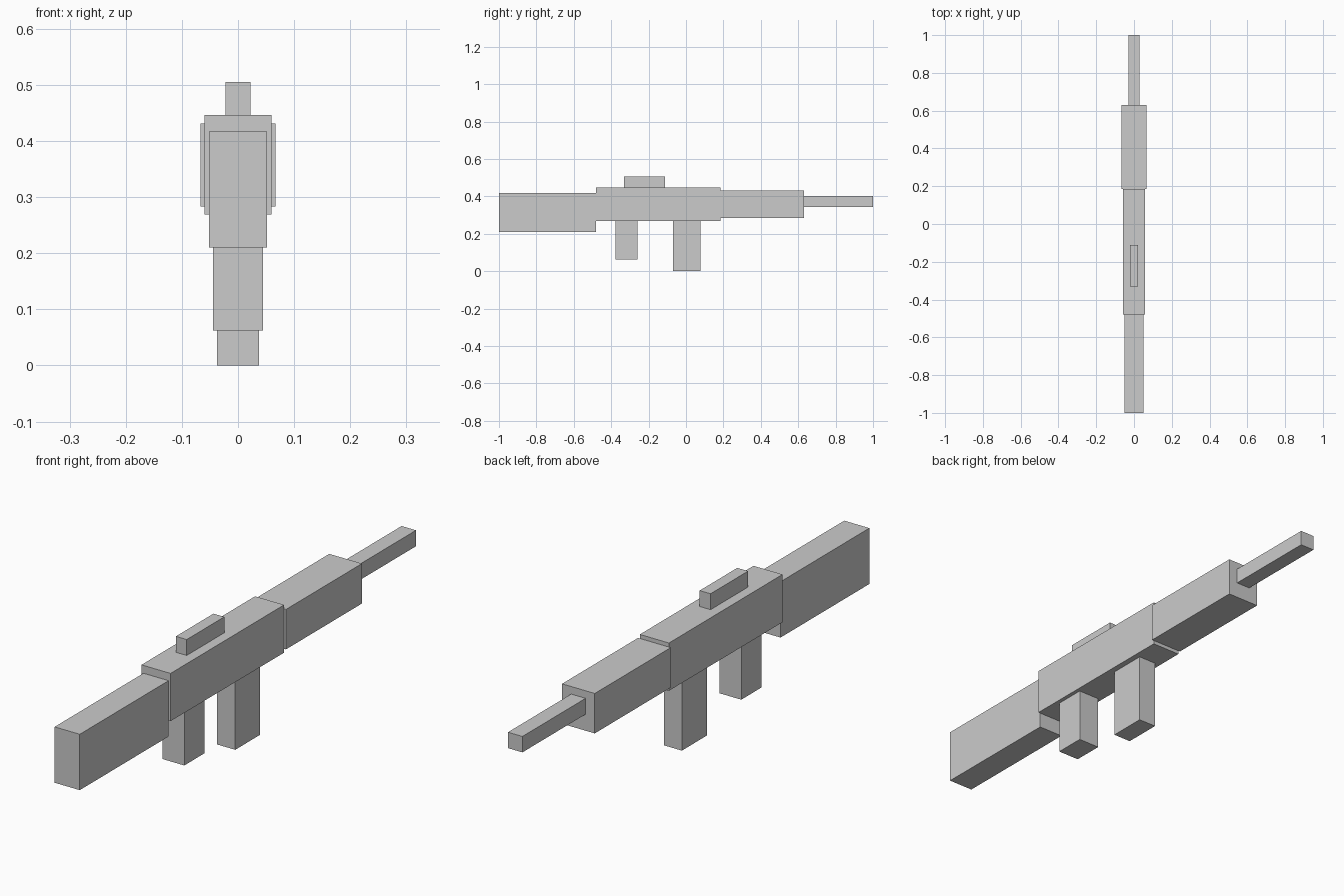
import bpy

if "Cube" in bpy.data.objects:
    bpy.data.objects.remove(bpy.data.objects["Cube"])


def box(name, half_width, y0, y1, z0, z1):
    """Box centred on x = 0, spanning y0..y1 and z0..z1."""
    bpy.ops.mesh.primitive_cube_add(size=1, location=(0, (y0 + y1) / 2, (z0 + z1) / 2))
    ob = bpy.context.object
    ob.name = name
    ob.scale = (2 * half_width, y1 - y0, z1 - z0)
    bpy.ops.object.transform_apply(location=False, rotation=False, scale=True)
    return ob


# Main line, from rear to muzzle
box("stock", 0.0515, -1.0, -0.48, 0.21, 0.417)
box("receiver", 0.0595, -0.48, 0.185, 0.269, 0.446)
box("handguard", 0.067, 0.185, 0.63, 0.283, 0.431)
box("barrel", 0.0295, 0.63, 1.0, 0.344, 0.403)

# Sight on top of the receiver
box("sight", 0.0222, -0.332, -0.112, 0.446, 0.505)

# Parts hanging below the receiver
box("grip", 0.0445, -0.378, -0.26, 0.062, 0.269)
box("magazine", 0.037, -0.069, 0.077, 0.0, 0.269)
